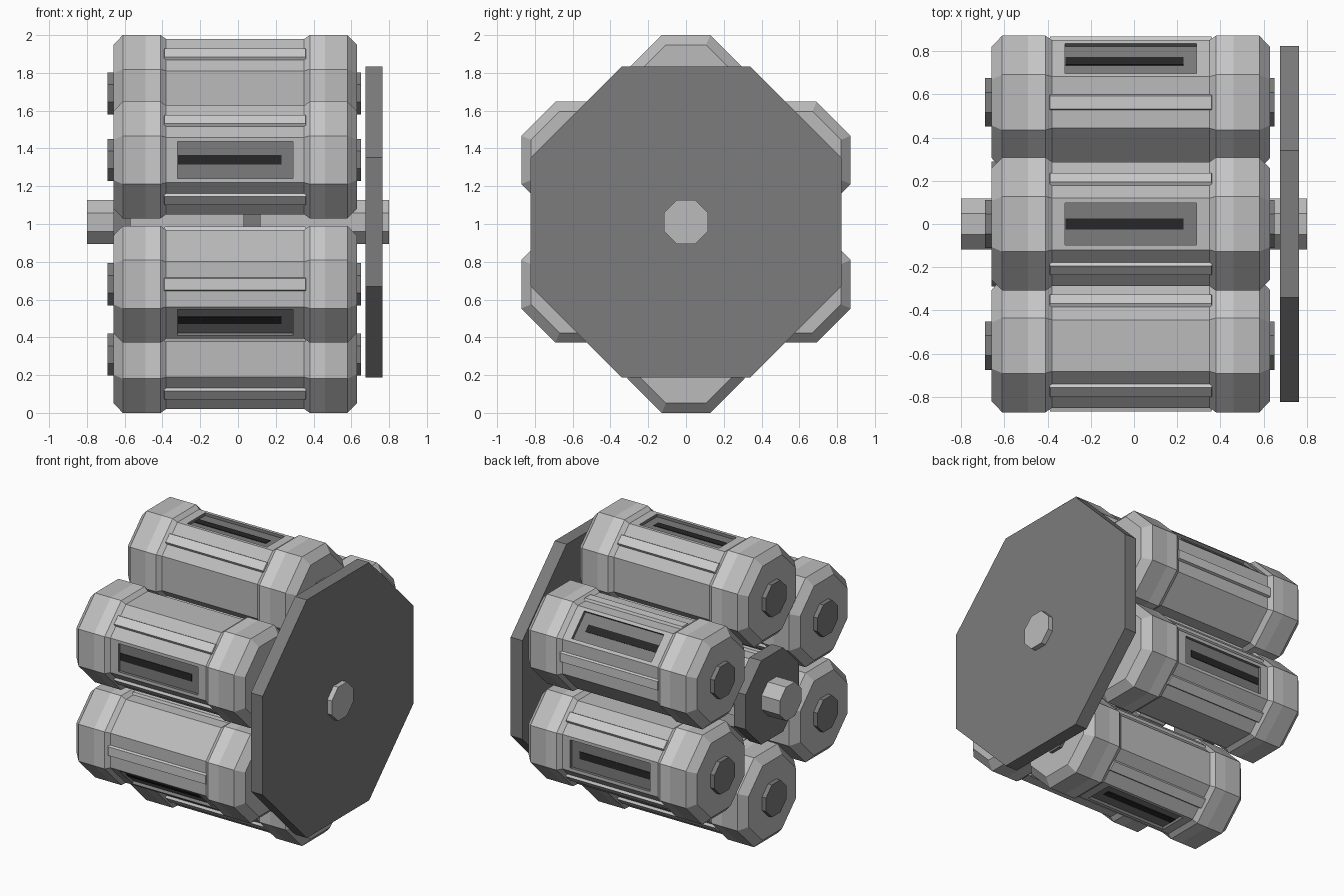
import bpy, bmesh
from math import cos, sin, pi, radians
from mathutils import Matrix

if "Cube" in bpy.data.objects:
    bpy.data.objects.remove(bpy.data.objects["Cube"])


def grey(name, v):
    m = bpy.data.materials.new(name)
    m.diffuse_color = (v, v, v, 1)
    m.use_nodes = True
    m.node_tree.nodes["Principled BSDF"].inputs["Base Color"].default_value = m.diffuse_color
    return m


BODY, LIGHT, DARK, BLACK = (grey("body_grey", 0.5), grey("light_grey", 0.7),
                            grey("dark_grey", 0.2), grey("slot_black", 0.02))
MATS = [BODY, LIGHT, DARK, BLACK]


def finish(name, bm, loc=(0, 0, 0)):
    bmesh.ops.recalc_face_normals(bm, faces=bm.faces[:])
    me = bpy.data.meshes.new(name)
    bm.to_mesh(me)
    bm.free()
    for m in MATS:
        me.materials.append(m)
    ob = bpy.data.objects.new(name, me)
    ob.location = loc
    bpy.context.collection.objects.link(ob)
    return ob


def add_octagon(bm, profile, mat=0, bands=()):
    """Octagonal solid along x from (x, apothem) stations."""
    rings = []
    for x, a in profile:
        r = a / cos(pi / 8)
        rings.append([bm.verts.new((x, r * cos(pi / 8 + k * pi / 4), r * sin(pi / 8 + k * pi / 4)))
                      for k in range(8)])
    for i in range(len(rings) - 1):
        for k in range(8):
            j = (k + 1) % 8
            f = bm.faces.new((rings[i][k], rings[i][j], rings[i + 1][j], rings[i + 1][k]))
            f.material_index = 1 if i in bands else mat
    for ring in (rings[0], rings[-1]):
        bm.faces.new(ring).material_index = mat


def add_box(bm, x0, x1, w, z0, z1, mat, turn=0.0, taper=0.0):
    """Box lying on the +z side, optionally tapered at the top and turned about x."""
    vs = bmesh.ops.create_cube(bm, size=1)["verts"]
    for v in vs:
        t = taper if v.co.z > 0 else 0
        v.co = (x0 + t if v.co.x < 0 else x1 - t,
                (w / 2 - t) * (1 if v.co.y > 0 else -1),
                z1 if v.co.z > 0 else z0)
    for f in {f for v in vs for f in v.link_faces}:
        f.material_index = mat
    bmesh.ops.rotate(bm, verts=vs, cent=(0, 0, 0), matrix=Matrix.Rotation(turn, 3, 'X'))


# Canister shell with a waisted middle and pale bands
bm = bmesh.new()
add_octagon(bm, [(-0.66, 0.257), (-0.61, 0.309), (-0.49, 0.309), (-0.41, 0.309), (-0.38, 0.288),
                 (0.35, 0.288), (0.38, 0.309), (0.46, 0.309), (0.58, 0.309), (0.63, 0.257)],
            bands=(2, 6))
shell = finish("canister_shell", bm)

# Shallow recess for the slot panel
bm = bmesh.new()
add_box(bm, -0.32, 0.29, 0.195, 0.268, 0.4, 2)
cutter = finish("recess_cutter", bm)
cutter.hide_render = True
mod = shell.modifiers.new("recess", 'BOOLEAN')
mod.object = cutter
mod.solver = 'EXACT'
bpy.context.view_layer.objects.active = shell
bpy.ops.object.modifier_apply(modifier=mod.name)
bpy.data.objects.remove(cutter)

# Ribs on the diagonal faces, slot and end caps
bm = bmesh.new()
for deg in (45, 135, 225, 315):
    add_box(bm, -0.40, 0.37, 0.085, 0.27, 0.305, 1, radians(deg), 0.012)
add_box(bm, -0.318, 0.23, 0.05, 0.26, 0.272, 3)
for x0, x1 in ((-0.69, -0.64), (0.61, 0.65)):
    add_octagon(bm, [(x0, 0.112), (x1, 0.112)], 2)
trim = finish("canister_trim", bm)

# Six canisters around the shaft: y, z, direction faced by the slot
C = 1.01
places = [(0, 1.691, 0), (0.563, C + 0.329, -45), (0.563, C - 0.329, -90),
          (0, 0.309, 180), (-0.563, C - 0.329, 135), (-0.563, C + 0.329, 90)]
for i, (y, z, deg) in enumerate(places):
    for part in (shell, trim):
        ob = part if i == 0 else part.copy()
        if i:
            bpy.context.collection.objects.link(ob)
        ob.location = (0, y, z)
        ob.rotation_euler = (radians(deg), 0, 0)

# Central shaft, hub discs and the big end plate
for name, x0, x1, a, mat in (("shaft", -0.80, 0.80, 0.117, 0),
                             ("end_hub", -0.66, -0.57, 0.29, 2),
                             ("middle_hub", 0.03, 0.12, 0.29, 2),
                             ("end_plate", 0.675, 0.765, 0.823, 2)):
    bm = bmesh.new()
    add_octagon(bm, [(x0, a), (x1, a)], mat)
    finish(name, bm, (0, 0, C))
